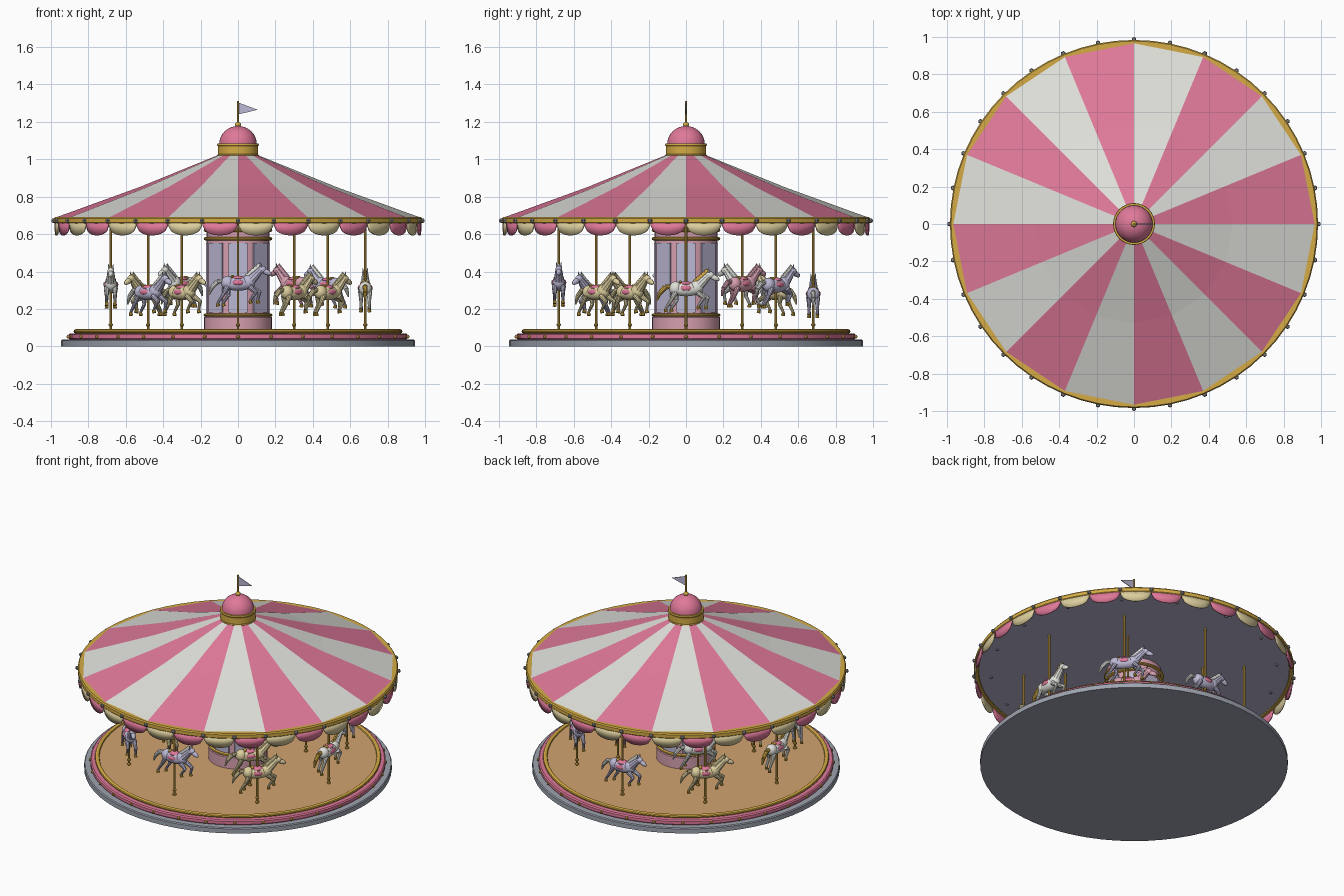
import bpy, bmesh, math
from mathutils import Vector, Matrix

if "Cube" in bpy.data.objects:
    bpy.data.objects.remove(bpy.data.objects["Cube"])

TAU = 2 * math.pi
COLOURS = {
    "stone_grey": (0.34, 0.37, 0.43), "rose_pink": (0.74, 0.19, 0.32), "gold": (0.66, 0.41, 0.06),
    "deck_tan": (0.64, 0.37, 0.16), "ivory": (0.74, 0.74, 0.70), "lavender": (0.50, 0.48, 0.66),
    "cream": (0.72, 0.62, 0.34), "pale_pink": (0.68, 0.35, 0.43), "bulb_grey": (0.28, 0.28, 0.30),
}
MATS = {}
for name, c in COLOURS.items():
    MATS[name] = bpy.data.materials.new(name)
    MATS[name].diffuse_color = (*c, 1)


def finish(bm, name, colours, smooth=True):
    """Turn a bmesh into a named object with one slot per colour."""
    bmesh.ops.recalc_face_normals(bm, faces=bm.faces)
    me = bpy.data.meshes.new(name)
    bm.to_mesh(me)
    bm.free()
    ob = bpy.data.objects.new(name, me)
    bpy.context.collection.objects.link(ob)
    for c in colours:
        me.materials.append(MATS[c])
    if smooth:
        bpy.ops.object.select_all(action='DESELECT')
        bpy.context.view_layer.objects.active = ob
        ob.select_set(True)
        bpy.ops.object.shade_smooth_by_angle(angle=math.radians(35))
    return ob


def lathe(name, profile, colour, n=64):
    """Spin an (r, z) profile around z; ends at r = 0 close to a point."""
    bm = bmesh.new()
    vs = [bm.verts.new((r, 0, z)) for r, z in profile]
    es = [bm.edges.new(p) for p in zip(vs, vs[1:])]
    bmesh.ops.spin(bm, geom=vs + es, axis=(0, 0, 1), cent=(0, 0, 0), angle=TAU, steps=n)
    bmesh.ops.remove_doubles(bm, verts=bm.verts, dist=1e-5)
    return finish(bm, name, [colour])


def ring(name, r, z, rr, rz, colour, n=64):
    """Rounded ring with an elliptical section."""
    pts = [(r + rr * math.cos(TAU * i / 10), z + rz * math.sin(TAU * i / 10)) for i in range(11)]
    return lathe(name, pts, colour, n)


def paint(verts, mat):
    for f in {f for v in verts for f in v.link_faces}:
        f.material_index = mat


def ball(bm, c, s, mat=0, pitch=0, seg=12):
    m = Matrix.Translation(c) @ Matrix.Rotation(-pitch, 4, 'Y') @ Matrix.Diagonal((*s, 1))
    paint(bmesh.ops.create_uvsphere(bm, u_segments=seg, v_segments=max(4, seg * 2 // 3), radius=1, matrix=m)["verts"], mat)


def tube(bm, a, b, ra, rb, mat=0, seg=10):
    a, b = Vector(a), Vector(b)
    m = Matrix.Translation((a + b) / 2) @ (b - a).to_track_quat('Z', 'Y').to_matrix().to_4x4()
    paint(bmesh.ops.create_cone(bm, cap_ends=True, segments=seg, radius1=ra, radius2=rb,
                                depth=(b - a).length, matrix=m)["verts"], mat)


def polar(r, a, z):
    return Vector((r * math.cos(a), r * math.sin(a), z))


def bulbs(name, r, z, size, count, colour, seg=8):
    bm = bmesh.new()
    for i in range(count):
        ball(bm, polar(r, TAU * i / count, z), (size,) * 3, seg=seg)
    finish(bm, name, [colour])


# Platform
lathe("base_plate", [(0, 0), (0.945, 0), (0.945, 0.03), (0.94, 0.036), (0, 0.036)], "stone_grey")
lathe("platform_step", [(0, 0.036), (0.9, 0.036), (0.907, 0.043), (0.907, 0.062), (0.9, 0.069), (0, 0.069)], "rose_pink")
lathe("deck", [(0, 0.065), (0.865, 0.065), (0.865, 0.08), (0, 0.08)], "deck_tan")
ring("deck_rim", 0.865, 0.08, 0.014, 0.012, "gold")
bulbs("platform_studs", 0.907, 0.052, 0.01, 32, "gold")

# Centre column with panels and trims
lathe("column_foot", [(0, 0.08), (0.182, 0.08), (0.182, 0.155), (0.17, 0.165), (0, 0.165)], "pale_pink", 32)
lathe("column", [(0, 0.16), (0.168, 0.16), (0.168, 0.66), (0, 0.66)], "pale_pink", 32)
for z in (0.168, 0.575, 0.62):
    ring("column_trim", 0.172, z, 0.012, 0.009, "gold", 32)
bm = bmesh.new()
for k in range(8):
    m = Matrix.Rotation(TAU * k / 8, 4, 'Z') @ Matrix.Translation((0.167, 0, 0.367)) @ Matrix.Diagonal((0.009, 0.1, 0.37, 1))
    bmesh.ops.create_cube(bm, size=1, matrix=m)
finish(bm, "column_panels", ["lavender"], False)

# Striped canopy: sixteen wedges, with a flat ceiling below
bm = bmesh.new()
rows = [[bm.verts.new(polar(r, TAU * i / 16, z)) for i in range(16)]
        for r, z in ((0.966, 0.692), (0.53, 0.85), (0.1, 1.025))]
for lo, hi in zip(rows, rows[1:]):
    for i in range(16):
        j = (i + 1) % 16
        bm.faces.new((lo[i], lo[j], hi[j], hi[i])).material_index = i % 2
finish(bm, "canopy", ["rose_pink", "ivory"], False)
lathe("ceiling", [(0, 0.662), (0.972, 0.662), (0.972, 0.668), (0, 0.668)], "lavender")
lathe("canopy_rim", [(0.955, 0.655), (0.978, 0.655), (0.984, 0.662), (0.984, 0.684), (0.978, 0.692),
                     (0.945, 0.692), (0.955, 0.655)], "gold")
bulbs("rim_bulbs", 0.987, 0.672, 0.013, 32, "bulb_grey", 6)
bulbs("ceiling_bulbs", 0.88, 0.66, 0.01, 16, "bulb_grey", 6)

# Scalloped valance, alternating colours
bm = bmesh.new()
STEPS = 12
for k in range(32):
    pairs = []
    for s in range(STEPS + 1):
        t = 2 * s / STEPS - 1
        a = TAU * (k + 0.5 + 0.49 * t) / 32
        pairs.append((bm.verts.new(polar(0.976, a, 0.668)),
                      bm.verts.new(polar(0.976, a, 0.645 - 0.052 * math.sqrt(max(0, 1 - t * t))))))
    for (a, b), (c, d) in zip(pairs, pairs[1:]):
        bm.faces.new((a, b, d, c)).material_index = k % 2
valance = finish(bm, "valance", ["cream", "rose_pink"])
mod = valance.modifiers.new("thickness", 'SOLIDIFY')
mod.thickness, mod.offset = 0.008, 0

# Crown, dome, finial and pennant
lathe("crown_band", [(0, 1.012), (0.11, 1.012), (0.112, 1.022), (0.108, 1.027), (0.108, 1.07),
                     (0.112, 1.075), (0.11, 1.085), (0, 1.085)], "gold", 32)
dome = [(0.1 * math.cos(i * math.pi / 16), 1.083 + 0.095 * math.sin(i * math.pi / 16)) for i in range(8)]
lathe("dome", dome + [(0, 1.178)], "rose_pink", 32)
bm = bmesh.new()
ball(bm, (0, 0, 1.185), (0.016, 0.016, 0.014))
tube(bm, (0, 0, 1.18), (0, 0, 1.312), 0.005, 0.005)
finish(bm, "finial_pole", ["gold"])
bm = bmesh.new()
tri = [bm.verts.new(p) for p in ((0.003, -0.002, 1.303), (0.003, -0.002, 1.24), (0.105, -0.002, 1.265))]
face = bm.faces.new(tri)
ext = bmesh.ops.extrude_face_region(bm, geom=[face])["geom"]
bmesh.ops.translate(bm, vec=(0, 0.004, 0), verts=[v for v in ext if isinstance(v, bmesh.types.BMVert)])
finish(bm, "pennant", ["lavender"], False)


def horse(angle, radius, z, coat, mane):
    """Galloping horse facing +x, turned to run anticlockwise. Slots: coat, mane, gold, pink."""
    bm = bmesh.new()
    ball(bm, (0, 0, 0), (0.085, 0.036, 0.038), seg=16)
    ball(bm, (0.055, 0, 0.008), (0.038, 0.033, 0.038))
    ball(bm, (-0.055, 0, 0.004), (0.036, 0.035, 0.038))
    tube(bm, (0.062, 0, 0.012), (0.122, 0, 0.075), 0.029, 0.018)
    ball(bm, (0.127, 0, 0.076), (0.025, 0.018, 0.02))
    ball(bm, (0.15, 0, 0.063), (0.033, 0.014, 0.015), pitch=-0.45)
    # Mane tufts and tail
    for i in range(5):
        t = i / 4
        ball(bm, (0.05 + 0.06 * t, 0, 0.042 + 0.052 * t), (0.017, 0.009, 0.014), 1, 0.8, 8)
    tail = [(-0.08, 0.015, 0.011), (-0.11, 0.012, 0.014), (-0.14, -0.02, 0.012), (-0.155, -0.06, 0.004)]
    for (x0, z0, r0), (x1, z1, r1) in zip(tail, tail[1:]):
        tube(bm, (x0, 0, z0), (x1, 0, z1), r0, r1, 1)
    for s in (-1, 1):
        # Ears, then bent legs with hooves
        tube(bm, (0.12, s * 0.01, 0.088), (0.122, s * 0.013, 0.115), 0.007, 0.001, seg=6)
        legs = (((0.06, -0.015), (0.105 + 0.01 * s, -0.045), (0.085 + 0.02 * s, -0.09)),
                ((-0.055, -0.015), (-0.065 + 0.015 * s, -0.06), (-0.095 + 0.015 * s, -0.105)))
        for hip, knee, foot in legs:
            h, k, f = ((p[0], s * 0.022, p[1]) for p in (hip, knee, foot))
            tube(bm, h, k, 0.016, 0.01)
            ball(bm, k, (0.0105,) * 3, seg=8)
            tube(bm, k, f, 0.01, 0.007)
            tube(bm, f, (f[0] + 0.004, f[1], f[2] - 0.016), 0.009, 0.011, 2)
        # Saddle flap
        ball(bm, (0, s * 0.032, 0.006), (0.03, 0.008, 0.014), 3)
    ball(bm, (0, 0, 0.028), (0.036, 0.029, 0.015), 3)
    ball(bm, (-0.03, 0, 0.037), (0.01, 0.022, 0.01), 2, seg=8)
    ob = finish(bm, "horse", [coat, mane, "gold", "rose_pink"])
    ob.location = polar(radius, angle, z)
    ob.rotation_euler.z = angle + math.pi / 2
    # Pole with collars
    bm = bmesh.new()
    p = polar(radius, angle, 0)
    tube(bm, p + Vector((0, 0, 0.08)), p + Vector((0, 0, 0.665)), 0.007, 0.007)
    for h in (0.085, 0.115):
        ball(bm, p + Vector((0, 0, h)), (0.012, 0.012, 0.01), seg=8)
    finish(bm, "horse_pole", ["gold"])


# Eight outer horses and four inner ones
coats = [("ivory", "gold", 0.305), ("lavender", "ivory", 0.325), ("lavender", "ivory", 0.335), ("cream", "cream", 0.285)]
for k in range(8):
    coat, mane, z = coats[k % 4]
    z = {2: 0.275, 4: 0.325, 5: 0.285}.get(k, z)
    horse(TAU * k / 8, 0.68, z, coat, mane)
for k, (coat, z) in enumerate((("pale_pink", 0.33), ("ivory", 0.33), ("cream", 0.285), ("cream", 0.285))):
    horse(TAU * (k + 0.5) / 4, 0.424, z, coat, coat)

for m in bpy.data.materials:
    if m.users and not m.is_grease_pencil:
        m.use_nodes = True
        m.node_tree.nodes["Principled BSDF"].inputs["Base Color"].default_value = m.diffuse_color
